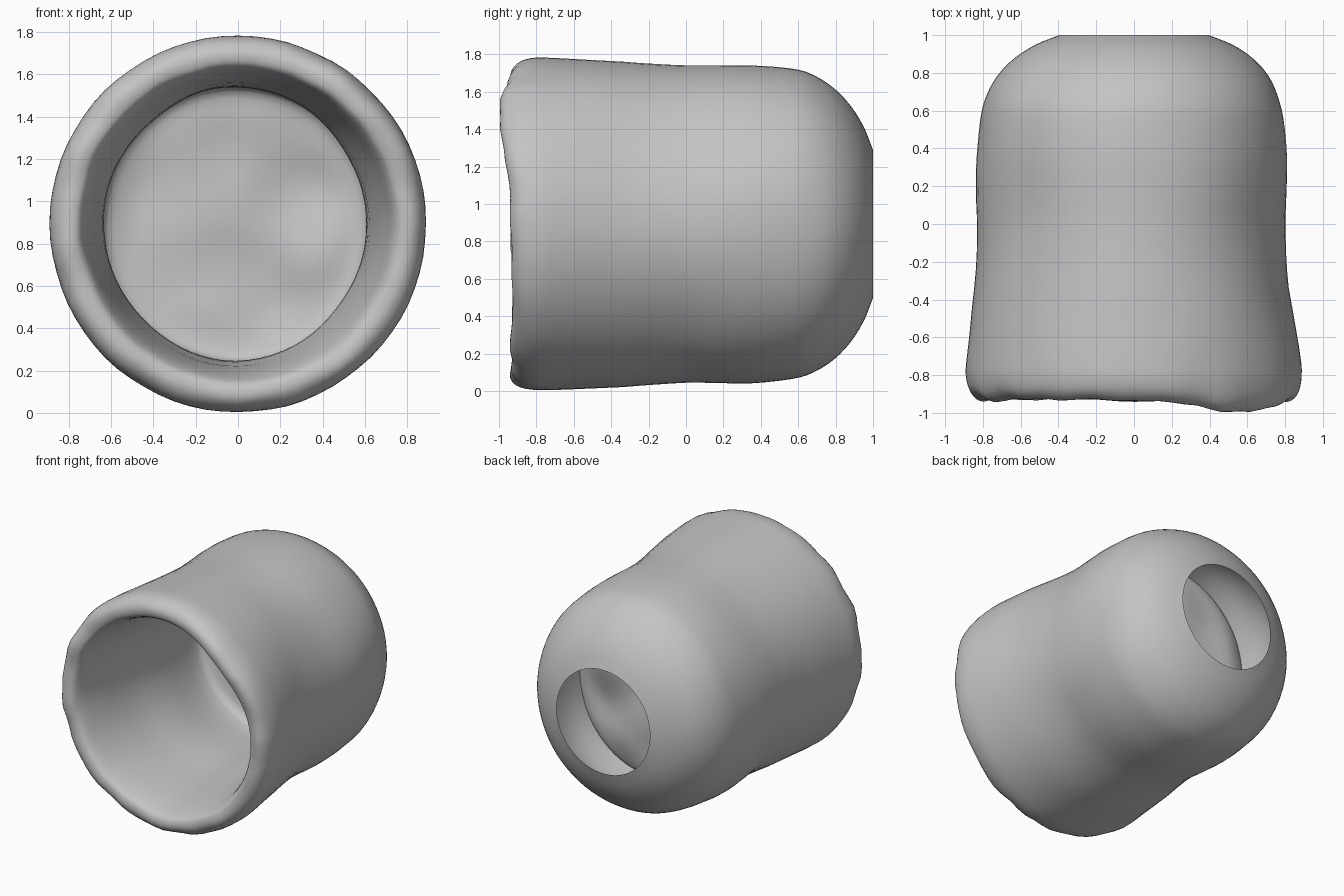
import bpy, bmesh, math
from mathutils import Vector, noise

cube = bpy.data.objects.get("Cube")
if cube:
    bpy.data.objects.remove(cube, do_unlink=True)

SEGMENTS = 72
AXIS_Z = 0.893

grey = bpy.data.materials.new("plain_grey")
grey.use_nodes = True
COLOUR = (0.55, 0.55, 0.55, 1)
grey.diffuse_color = COLOUR
grey.node_tree.nodes["Principled BSDF"].inputs["Base Color"].default_value = COLOUR


def clamp(v):
    return max(0.0, min(1.0, v))


def smooth_path(points, steps=3):
    """Catmull-Rom curve through (radius, y) points."""
    pts = [Vector(p) for p in points]
    pts = [2 * pts[0] - pts[1]] + pts + [2 * pts[-1] - pts[-2]]
    out = []
    for a, b, c, d in zip(pts, pts[1:], pts[2:], pts[3:]):
        for i in range(steps):
            t = i / steps
            out.append(0.5 * (2 * b + (c - a) * t + (2 * a - 5 * b + 4 * c - d) * t * t
                              + (3 * b - a - 3 * c + d) * t ** 3))
    return out + [pts[-2]]


def warp(r, y, ang):
    """Place a profile point, with the hand-made unevenness of the body."""
    c, s = math.cos(ang), math.sin(ang)
    body = clamp((0.95 - y) / 0.3) * clamp((y + 0.75) / 0.4)
    lip = clamp((-y - 0.65) / 0.25)
    n = noise.noise(Vector((c * 1.6, y * 2.2, s * 1.6)))
    fine = noise.noise(Vector((c * 5, y * 3 + r * 4, s * 5)))
    # slimmer sideways and on the diagonals at the waist, gentle dents all over
    waist = math.exp(-((y + 0.05) / 0.25) ** 2)
    r2 = r * (1 - 0.018 * body * math.cos(2 * ang) - 0.015 * waist * math.sin(2 * ang) ** 2)
    r2 += body * 0.012 * n * clamp(r * 2) + lip * 0.01 * fine
    # wavy lip, highest towards the upper +x side
    d = math.atan2(math.sin(ang - 0.8), math.cos(ang - 0.8))
    y2 = y - lip * (0.065 * math.exp(-(d / 0.42) ** 2) + 0.016 * fine)
    # lumpy floor
    if 0.25 < y < 0.7 and r < 0.6:
        y2 += 0.06 * noise.noise(Vector((r * c * 2.6, 3, r * s * 2.6))) * clamp((0.6 - r) * 6)
    return Vector((r2 * c - 0.01 * body, y2, AXIS_Z + r2 * s))


def revolve(name, path):
    bm = bmesh.new()
    rings = []
    for r, y in path:
        if r < 0.001:
            rings.append([bm.verts.new(warp(0, y, 0))] * SEGMENTS)
        else:
            rings.append([bm.verts.new(warp(r, y, 2 * math.pi * i / SEGMENTS))
                          for i in range(SEGMENTS)])
    for a, b in zip(rings, rings[1:]):
        for i in range(SEGMENTS):
            j = (i + 1) % SEGMENTS
            bm.faces.new(list(dict.fromkeys((a[i], b[i], b[j], a[j]))))
    mesh = bpy.data.meshes.new(name)
    bm.to_mesh(mesh)
    bm.free()
    mesh.materials.append(grey)
    obj = bpy.data.objects.new(name, mesh)
    bpy.context.collection.objects.link(obj)
    bpy.ops.object.select_all(action='DESELECT')
    obj.select_set(True)
    bpy.context.view_layer.objects.active = obj
    bpy.ops.object.shade_smooth_by_angle(angle=math.radians(40))


# Outer shell, rolled lip, cavity wall and floor in one revolved skin
outer = [(0.395, 1.0), (0.52, 0.95), (0.63, 0.88), (0.72, 0.79), (0.785, 0.68), (0.82, 0.56),
         (0.84, 0.35), (0.837, 0.15), (0.833, 0.0), (0.842, -0.25), (0.866, -0.5),
         (0.885, -0.7), (0.889, -0.8), (0.872, -0.88), (0.83, -0.925)]
inner = [(0.78, -0.93), (0.74, -0.90), (0.705, -0.78), (0.67, -0.55), (0.64, -0.25),
         (0.635, 0.0), (0.645, 0.25), (0.645, 0.36), (0.62, 0.435), (0.50, 0.46),
         (0.35, 0.465), (0.18, 0.465), (0.0, 0.465)]
revolve("cup_body", smooth_path(outer + inner))

# Hollow chamber between the round back opening and the cavity floor
chamber = [(0.62, 0.435), (0.64, 0.6), (0.625, 0.75), (0.57, 0.87), (0.49, 0.95), (0.395, 1.0)]
revolve("rear_chamber_wall", smooth_path(chamber))
